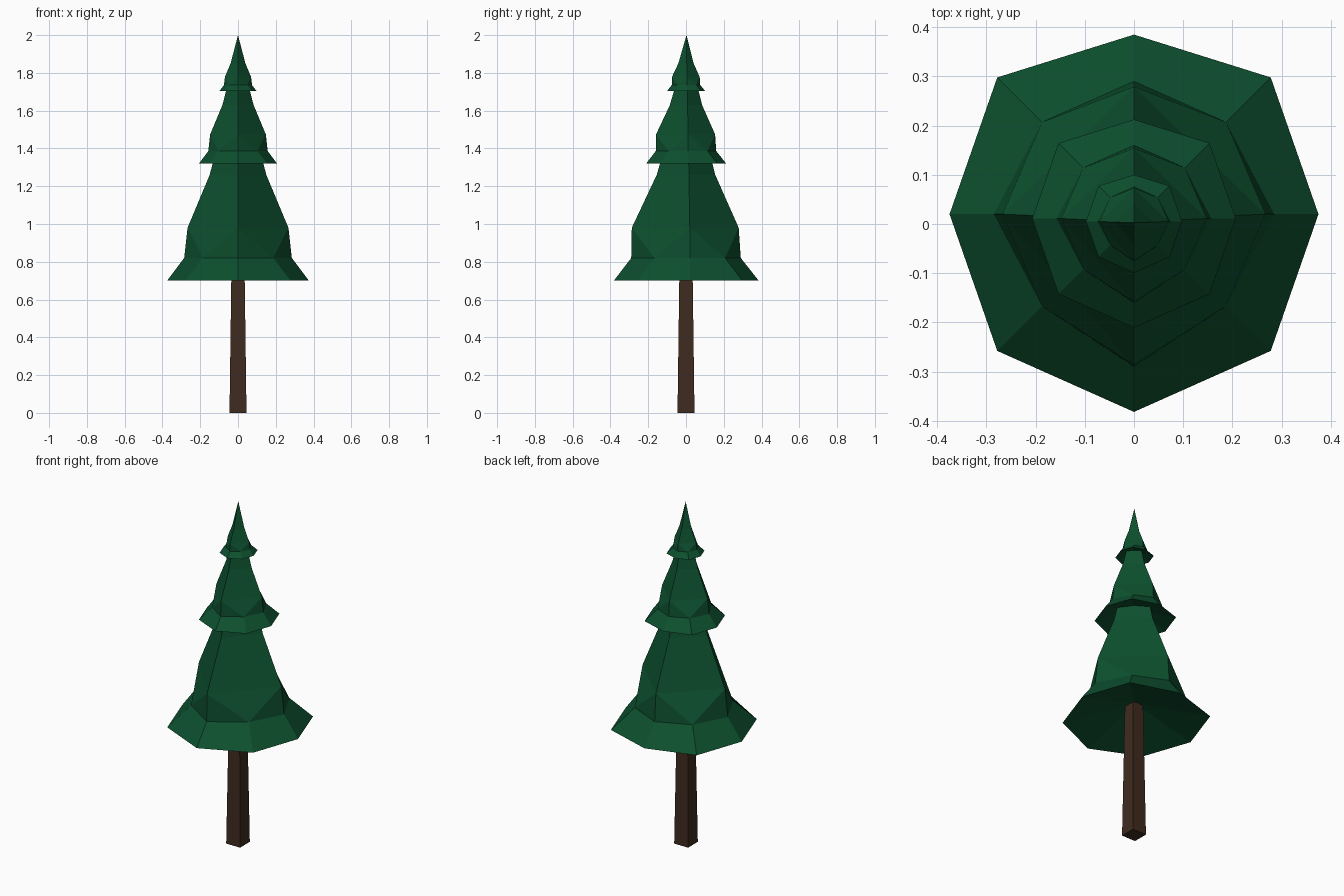
import bpy, bmesh

if "Cube" in bpy.data.objects:
    bpy.data.objects.remove(bpy.data.objects["Cube"])


def material(name, color):
    m = bpy.data.materials.new(name)
    m.diffuse_color = color
    m.use_nodes = True
    m.node_tree.nodes["Principled BSDF"].inputs["Base Color"].default_value = m.diffuse_color
    return m


def finish(name, bm, mat):
    bmesh.ops.recalc_face_normals(bm, faces=bm.faces)
    me = bpy.data.meshes.new(name)
    bm.to_mesh(me)
    bm.free()
    me.materials.append(mat)
    ob = bpy.data.objects.new(name, me)
    bpy.context.collection.objects.link(ob)


def bridge(bm, a, b):
    n = len(a)
    for i in range(n):
        j = (i + 1) % n
        bm.faces.new((a[i], a[j], b[j], b[i]))


def fan(bm, ring, tip):
    n = len(ring)
    for i in range(n):
        bm.faces.new((ring[i], ring[(i + 1) % n], tip))


def tier(name, z0, s, mat):
    """Eight-sided skirt turning into a four-sided spire, scaled by s."""
    bm = bmesh.new()

    def vert(x, y, z):
        return bm.verts.new((x * s, y * s, z0 + z * s))

    def diamond(side, front, back, mid, z):
        return [vert(side, mid, z), vert(0, back, z),
                vert(-side, mid, z), vert(0, front, z)]

    def octagon(side, diag, front, back, mid, z):
        d = diamond(side, front, back, mid, z)
        c = [vert(diag * i, mid + diag * j, z)
             for i, j in ((1, 1), (-1, 1), (-1, -1), (1, -1))]
        return [v for pair in zip(d, c) for v in pair]

    rim = octagon(0.375, 0.278, -0.382, 0.385, 0.02, 0.0)
    neck = octagon(0.285, 0.187, -0.290, 0.290, 0.02, 0.12)
    body = diamond(0.267, -0.287, 0.279, 0.02, 0.28)
    upper = diamond(0.150, -0.155, 0.155, 0.015, 0.56)

    # Recessed underside, skirt
    fan(bm, rim, vert(0, 0.01, 0.10))
    bridge(bm, rim, neck)
    # Eight sides merge into four
    for k in range(4):
        a, c, b = neck[2 * k], neck[2 * k + 1], neck[(2 * k + 2) % 8]
        p, q = body[k], body[(k + 1) % 4]
        bm.faces.new((a, c, p))
        bm.faces.new((c, q, p))
        bm.faces.new((c, b, q))
    # Spire
    bridge(bm, body, upper)
    fan(bm, upper, vert(0, 0.01, 1.135))
    finish(name, bm, mat)


green = material("needles", (0.004, 0.08, 0.028, 1))
brown = material("bark", (0.05, 0.024, 0.013, 1))

# Three tiers, each a scaled copy
tier("lower_foliage", 0.70, 1.0, green)
tier("middle_foliage", 1.32, 0.552, green)
tier("top_foliage", 1.705, 0.26, green)

# Tapered square trunk
bm = bmesh.new()
lo, hi = [[bm.verts.new((r * i, r * j, z))
           for i, j in ((1, 1), (-1, 1), (-1, -1), (1, -1))]
          for r, z in ((0.045, 0.0), (0.034, 0.82))]
bridge(bm, lo, hi)
bm.faces.new(lo)
bm.faces.new(hi)
finish("trunk", bm, brown)
